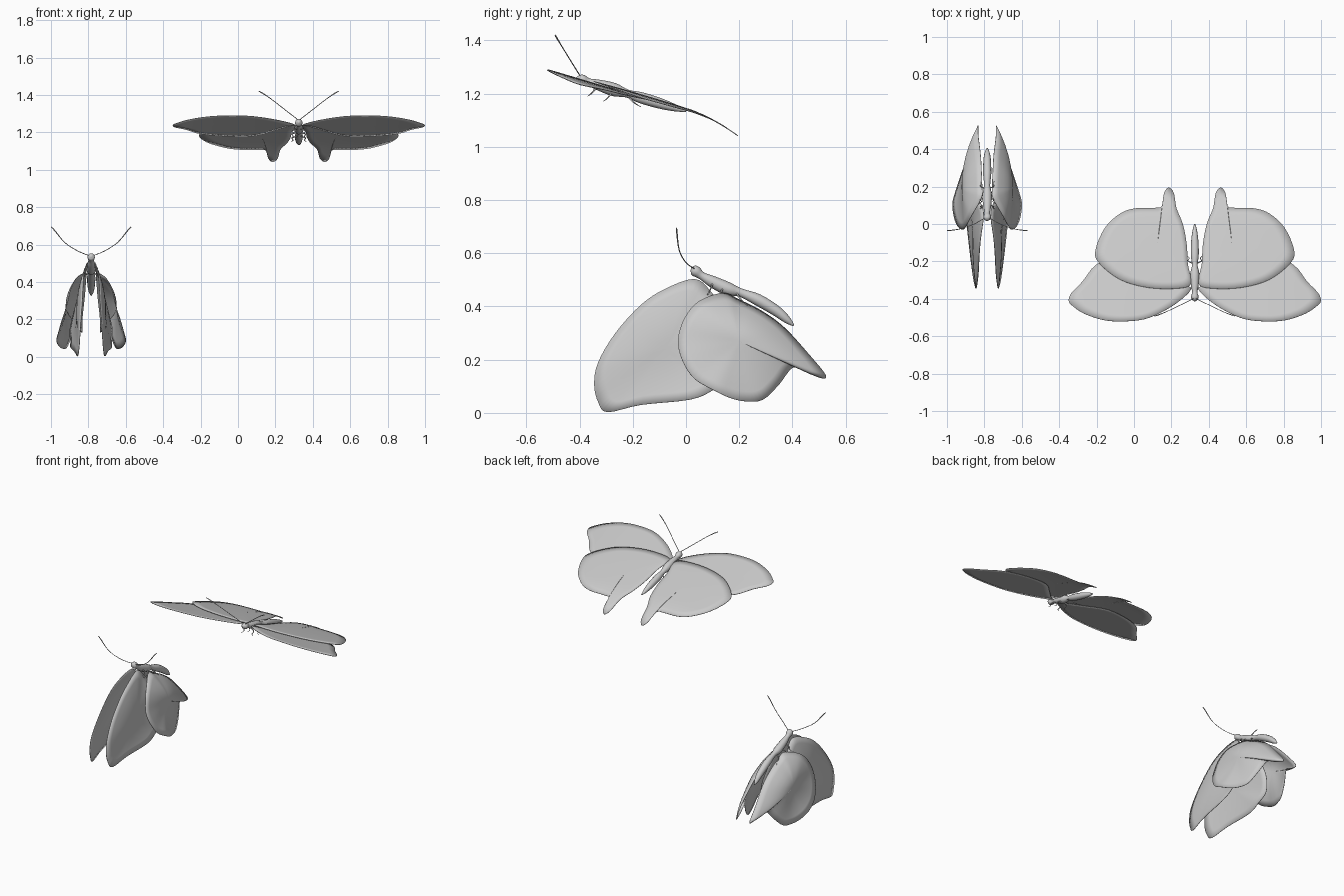
import bpy, bmesh, math
from mathutils import Vector

if "Cube" in bpy.data.objects:
    bpy.data.objects.remove(bpy.data.objects["Cube"])


def finish(bm, name, origin_x, sheet=False):
    bmesh.ops.recalc_face_normals(bm, faces=bm.faces)
    me = bpy.data.meshes.new(name)
    bm.to_mesh(me)
    bm.free()
    for p in me.polygons:
        p.use_smooth = True
    ob = bpy.data.objects.new(name, me)
    ob.location.x = origin_x
    bpy.context.collection.objects.link(ob)
    if sheet:
        m = ob.modifiers.new("thin", 'SOLIDIFY')
        m.thickness, m.offset = 0.003, 0
    return ob


def spline(pts, closed, n=4):
    """Catmull-Rom through the given points."""
    P, k, out = [Vector(p) for p in pts], len(pts), []
    get = (lambda i: P[i % k]) if closed else (lambda i: P[max(0, min(k - 1, i))])
    for i in range(k if closed else k - 1):
        a, b, c, d = get(i - 1), get(i), get(i + 1), get(i + 2)
        for j in range(n):
            t = j / n
            out.append(0.5 * (2 * b + (c - a) * t + (2 * a - 5 * b + 4 * c - d) * t * t
                              + (3 * b - a - 3 * c + d) * t ** 3))
    if not closed:
        out.append(P[-1])
    return out


def wing(name, outline, center, place, origin_x, side, rings=6):
    """Outline points are (a, b, height); concentric rings give a smooth dome."""
    edge, c = spline(outline, True), Vector(center)
    bm, loops = bmesh.new(), []
    add = lambda p: bm.verts.new((side * p[0], p[1], p[2]))
    mid = add(place(*c))
    for r in range(1, rings + 1):
        t = r / rings
        loops.append([add(place(c.x + (e.x - c.x) * t, c.y + (e.y - c.y) * t,
                                c.z + (e.z - c.z) * t * t)) for e in edge])
    n = len(edge)
    for i in range(n):
        j = (i + 1) % n
        bm.faces.new((mid, loops[0][i], loops[0][j]))
        for r in range(rings - 1):
            bm.faces.new((loops[r][i], loops[r + 1][i], loops[r + 1][j], loops[r][j]))
    finish(bm, name, origin_x, True)


def tube(name, pts, origin_x, side=1, sides=12):
    """Round tube through (x, y, z, radius) points."""
    path = spline(pts, False)
    bm, loops = bmesh.new(), []
    for i, p in enumerate(path):
        d = (path[min(i + 1, len(path) - 1)] - path[max(i - 1, 0)]).xyz
        q = d.to_track_quat('Z', 'X')
        ring = []
        for s in range(sides):
            a = 2 * math.pi * s / sides
            v = p.xyz + q @ Vector((math.cos(a), math.sin(a), 0)) * max(p.w, 0.0008)
            ring.append(bm.verts.new((side * v.x, v.y, v.z)))
        loops.append(ring)
    for a, b in zip(loops, loops[1:]):
        for s in range(sides):
            t = (s + 1) % sides
            bm.faces.new((a[s], a[t], b[t], b[s]))
    bm.faces.new(loops[0])
    bm.faces.new(loops[-1])
    finish(bm, name, origin_x)


# ---- spread butterfly: nearly flat, sloping down to the back ----
AX = 0.325


def slope(y):
    return 1.138 - 0.3 * y - (1.1 * y * y if y > 0 else 0)


def flat(a, b, h):
    return (a, b, slope(b) + h - 0.02 * (a / 0.67) ** 4)


fore_a = [(.02, -.35), (.107, -.43), (.24, -.5), (.36, -.52), (.48, -.515), (.59, -.48),
          (.657, -.435), (.674, -.41), (.66, -.37), (.6, -.307), (.53, -.22), (.405, -.16),
          (.245, -.15), (.13, -.25), (.06, -.32)]
hind_a = [(.02, -.32), (.037, -.215), (.043, -.11), (.064, 0), (.098, .085), (.112, .165),
          (.139, .194), (.164, .165), (.176, .095), (.22, .086), (.32, .083), (.40, .055),
          (.48, -.02), (.53, -.135), (.515, -.205), (.40, -.297), (.25, -.34), (.1, -.345)]

# ---- hanging butterfly: wings as (y, z, distance from the middle) ----
BX = -0.785
fore_b = [(.03, .503, .02), (-.08, .465, .035), (-.17, .405, .042), (-.265, .30, .047),
          (-.33, .19, .055), (-.345, .107, .06), (-.33, .04, .065), (-.295, .003, .073),
          (-.17, .03, .09), (.015, .05, .11), (.10, .085, .11), (.17, .14, .115),
          (.19, .25, .09), (.14, .38, .055), (.09, .46, .025)]
hind_b = [(.14, .45, .03), (.05, .42, .08), (-.005, .357, .11), (-.03, .275, .13),
          (-.015, .20, .155), (.03, .13, .175), (.105, .085, .185), (.17, .055, .17),
          (.23, .043, .15), (.29, .05, .13), (.35, .107, .105), (.404, .172, .075),
          (.464, .148, .06), (.516, .13, .05), (.523, .145, .048), (.47, .21, .047),
          (.37, .32, .035), (.284, .383, .03), (.2, .425, .027)]


def hang(a, b, h):
    return (h, a, b)


def leg(name, y, z, dy, dz, origin_x, side):
    tube(name, [(.01, y, z, .004), (.035, y + dy * .3, z + dz * .4, .003),
                (.03, y + dy * .7, z + dz * .8, .002), (.042, y + dy, z + dz, .001)],
         origin_x, side, 6)


for side, s in ((1, "right"), (-1, "left")):
    wing(f"spread_forewing_{s}", [(*p, -.003) for p in fore_a], (.33, -.33, -.003),
         flat, AX, side)
    wing(f"spread_hindwing_{s}", [(*p, .004) for p in hind_a], (.2, -.12, .008),
         flat, AX, side)
    wing(f"hanging_forewing_{s}", fore_b, (-.08, .24, .078), hang, BX, side)
    wing(f"hanging_hindwing_{s}", hind_b, (.2, .27, .135), hang, BX, side)
    # Antennae with small clubs
    tube(f"spread_antenna_{s}", [(.008, -.40, 1.27, .002), (.07, -.43, 1.318, .002),
         (.15, -.468, 1.38, .002), (.195, -.486, 1.41, .003), (.214, -.492, 1.42, .002)],
         AX, side, 6)
    tube(f"hanging_antenna_{s}", [(.008, .035, .54, .002), (.07, .0, .565, .002),
         (.14, -.025, .61, .002), (.195, -.034, .675, .003), (.214, -.035, .695, .002)],
         BX, side, 6)
    # Legs
    for i, y in enumerate((-.34, -.28, -.21)):
        leg(f"spread_leg_{i}_{s}", y, slope(y) - .02, (-.03, -.03, .04)[i], -.03, AX, side)
    for i, y in enumerate((.10, .14, .19)):
        leg(f"hanging_leg_{i}_{s}", y, .53 - .42 * y, (-.02, -.03, .04)[i], -.045, BX, side)

# Bodies: head, neck, thorax, waist, abdomen
prof = [(-.412, .006), (-.40, .018), (-.385, .02), (-.365, .014), (-.33, .02), (-.27, .025),
        (-.22, .015), (-.17, .021), (-.1, .02), (-.04, .013), (0, .003)]
tube("spread_body", [(0, y, slope(y) - .004, r) for y, r in prof], AX)
tube("hanging_body", [(0, .018, .54, .006), (0, .027, .537, .018), (0, .04, .53, .02),
     (0, .06, .515, .015), (0, .10, .493, .022), (0, .16, .465, .025), (0, .205, .452, .016),
     (0, .27, .425, .022), (0, .34, .383, .02), (0, .38, .35, .014), (0, .405, .328, .003)], BX)
